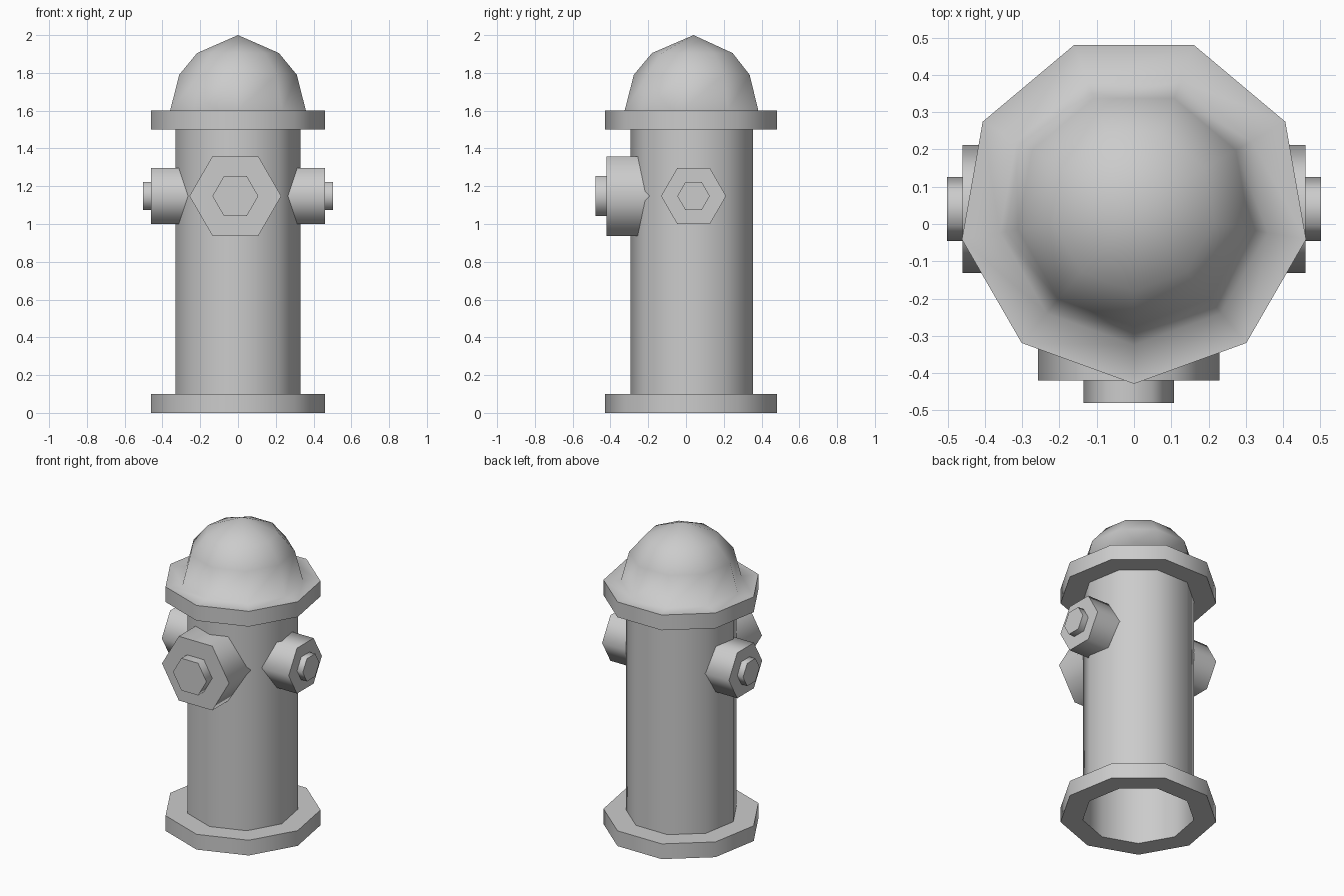
import bpy
import bmesh
from math import cos, sin, tau, radians
from mathutils import Matrix, Vector

cube = bpy.data.objects.get("Cube")
if cube:
    bpy.data.objects.remove(cube, do_unlink=True)

# Single plain grey
grey = bpy.data.materials.new("plain_grey")
grey.use_nodes = True
colour = (0.6, 0.6, 0.6, 1.0)
grey.diffuse_color = colour
grey.node_tree.nodes["Principled BSDF"].inputs["Base Color"].default_value = colour


def lathe(name, profile, sides, start=0.0, matrix=Matrix(), cap=False):
    """Revolve (radius, height) points around local z; radius 0 makes a tip."""
    bm = bmesh.new()
    rings = []
    for r, z in profile:
        if r == 0:
            rings.append([bm.verts.new((0, 0, z))] * sides)
        else:
            angles = [start + tau * i / sides for i in range(sides)]
            rings.append([bm.verts.new((r * cos(a), r * sin(a), z)) for a in angles])
    for low, high in zip(rings, rings[1:]):
        for i in range(sides):
            j = (i + 1) % sides
            corners = [low[i], low[j], high[j], high[i]]
            bm.faces.new(list(dict.fromkeys(corners)))
    if cap:
        bm.faces.new(rings[-1])
    bm.transform(matrix)
    mesh = bpy.data.meshes.new(name)
    bm.to_mesh(mesh)
    bm.free()
    mesh.materials.append(grey)
    obj = bpy.data.objects.new(name, mesh)
    bpy.context.collection.objects.link(obj)
    bpy.ops.object.select_all(action="DESELECT")
    obj.select_set(True)
    bpy.context.view_layer.objects.active = obj
    bpy.ops.object.shade_smooth_by_angle(angle=radians(80))
    return obj


AXIS_Y = 0.04
BODY_R, FLANGE_R = 0.335, 0.469
SIDES, FRONT = 9, radians(-90)
upright = Matrix.Translation((0, AXIS_Y, 0))

# Hollow barrel, open at the bottom
lathe("barrel", [(BODY_R, 0), (BODY_R, 1.5)], SIDES, FRONT, upright)

# Base flange ring
lathe("base_flange", [(BODY_R, 0), (FLANGE_R, 0), (FLANGE_R, 0.1), (BODY_R, 0.1)],
      SIDES, FRONT, upright)

# Upper flange flowing into the dome
lathe("domed_cap", [(BODY_R, 1.5), (FLANGE_R, 1.5), (FLANGE_R, 1.6), (0.365, 1.6),
                    (0.316, 1.79), (0.22, 1.905), (0, 2.0)],
      SIDES, FRONT, upright)


def nozzle(name, centre, turn, radius, inner, face, tip):
    """Six-sided outlet with a bolt; lengths run outward from the centre."""
    matrix = (Matrix.Translation(Vector(centre)) @ Matrix.Rotation(radians(turn), 4, "Z")
              @ Matrix.Rotation(radians(90), 4, "X"))
    bolt = radius / 2
    lathe(name, [(radius, inner), (radius, face), (bolt, face), (bolt, tip)],
          6, 0, matrix, cap=True)


# Large front outlet and two smaller side outlets
nozzle("front_outlet", (-0.014, 0, 1.148), 0, 0.243, 0.16, 0.42, 0.48)
for name, turn in (("left_outlet", 90), ("right_outlet", -90)):
    nozzle(name, (0, AXIS_Y, 1.148), turn, 0.172, 0.26, 0.46, 0.502)
